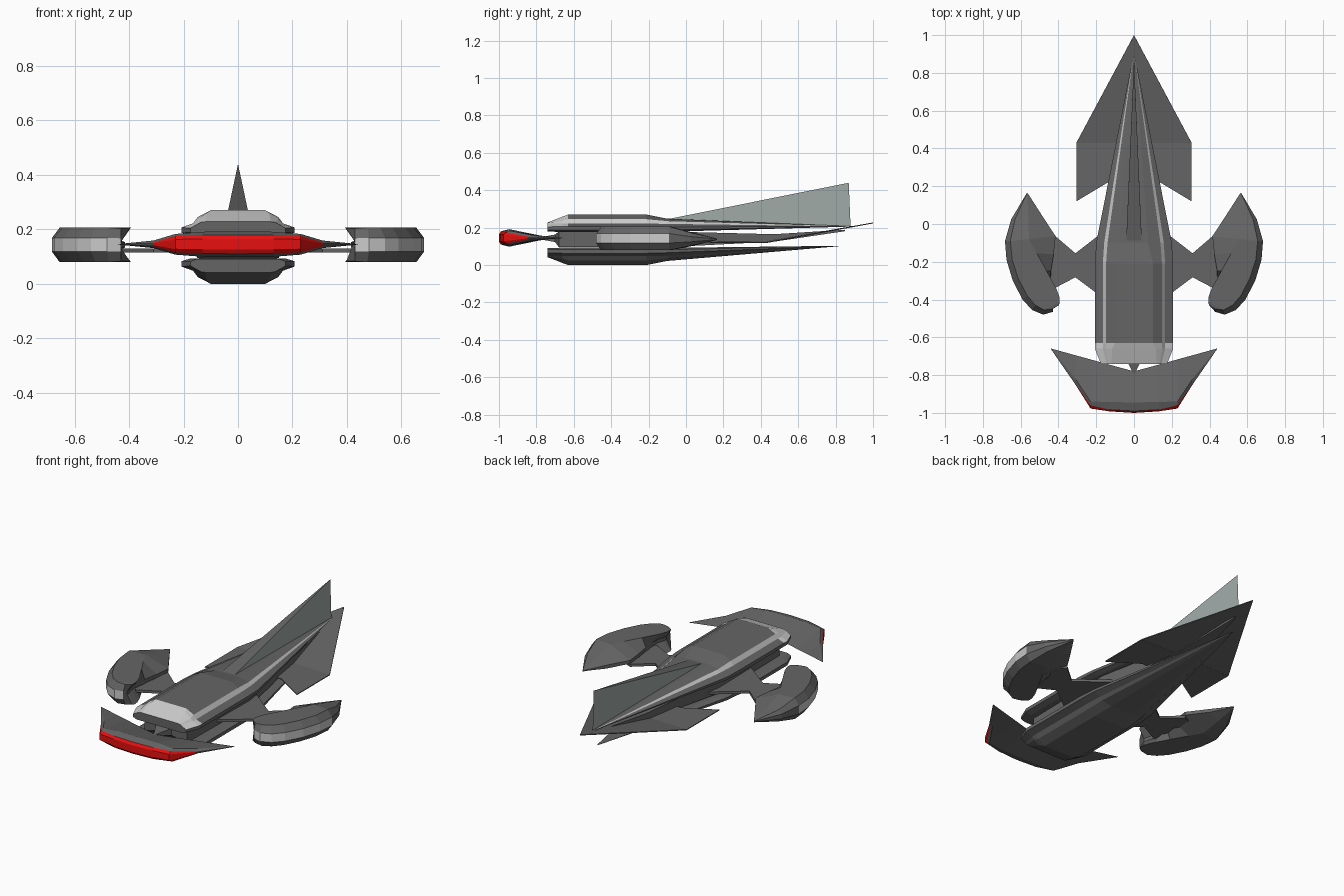
import bpy, bmesh

if "Cube" in bpy.data.objects:
    bpy.data.objects.remove(bpy.data.objects["Cube"])


def material(name, rgb):
    m = bpy.data.materials.new(name)
    m.diffuse_color = (*rgb, 1)
    m.use_nodes = True
    m.node_tree.nodes["Principled BSDF"].inputs["Base Color"].default_value = m.diffuse_color
    return m


DARK = material("dark_grey", (0.13, 0.13, 0.13))
LIGHT = material("light_grey", (0.75, 0.75, 0.75))
RED = material("red", (0.8, 0.005, 0.005))
FIN = material("fin_grey", (0.36, 0.41, 0.40))
MID = 0.1375


def finish(name, bm, mats):
    bmesh.ops.remove_doubles(bm, verts=bm.verts, dist=1e-5)
    bmesh.ops.recalc_face_normals(bm, faces=bm.faces)
    me = bpy.data.meshes.new(name)
    bm.to_mesh(me)
    bm.free()
    ob = bpy.data.objects.new(name, me)
    bpy.context.collection.objects.link(ob)
    for m in mats:
        me.materials.append(m)
    return ob


def loft(name, rings, accent=None, pick=None):
    """Skin a list of closed rings; pick(ring, side) marks accent faces."""
    bm = bmesh.new()
    vs = [[bm.verts.new(p) for p in r] for r in rings]
    n = len(rings[0])
    for i in range(len(vs) - 1):
        for j in range(n):
            k = (j + 1) % n
            f = bm.faces.new((vs[i][j], vs[i][k], vs[i + 1][k], vs[i + 1][j]))
            f.material_index = int(pick(i, j)) if pick else 0
    bm.faces.new(vs[0])
    bm.faces.new(vs[-1])
    bmesh.ops.dissolve_degenerate(bm, dist=1e-5, edges=bm.edges)
    return finish(name, bm, [DARK, accent] if accent else [DARK])


def plate(name, outline, thickness):
    bm = bmesh.new()
    bm.faces.new([bm.verts.new(p) for p in outline])
    ob = finish(name, bm, [DARK])
    s = ob.modifiers.new("thickness", 'SOLIDIFY')
    s.thickness = thickness
    s.offset = 0
    return ob


def flip(points):
    return [(-x, y, z) for x, y, z in points]


# Upper and lower hulls: half sections (x, z), top to bottom, at each y
FULL = [(.10, .27), (.148, .245), (.165, .222), (.207, .207), (.207, .187), (.175, .177)]
NOSE = [(.12, .228), (.135, .226), (.145, .221), (.175, .204), (.175, .188), (.15, .179)]
REAR = [(.075, .248), (.14, .235), (.158, .22), (.20, .204), (.20, .188), (.17, .178)]
BROW = [(.115, .259), (.15, .237)] + FULL[2:]


def hull(name, tip_y, tip_z, lower):
    rings = []
    for y, half in ((-.74, NOSE), (-.66, BROW), (-.63, FULL), (-.21, FULL), (-.1, REAR)):
        if lower:
            half = [(x, .27 - z) for x, z in half]
        rings.append([(x, y, z) for x, z in half] + [(-x, y, z) for x, z in reversed(half)])
    # needle-like tail
    rings.append([(x * .02, tip_y, tip_z + (z - MID) * .02) for x, y, z in rings[-1]])
    # light trim: a strip down each side and the sloping brow in front
    trim = lambda i, j: not lower and (j in (1, 9) or (i < 2 and j in (0, 2, 8, 10, 11)))
    loft(name, rings, LIGHT, trim)


hull("upper_hull", .89, .205, False)
hull("lower_hull", .83, .104, True)

# Core between the hulls
core = []
for y, w, h, z in ((-.79, .004, .004, .143), (-.70, .05, .02, .143), (-.68, .14, .042, MID),
                   (-.1, .15, .042, MID), (.47, .06, .02, .145), (.85, .004, .004, .185)):
    core.append([(-w, y, z - h), (w, y, z - h), (w, y, z + h), (-w, y, z + h)])
loft("core", core)

# Tall tail fin with a dark leading face
bm = bmesh.new()
p = [bm.verts.new(c) for c in ((.042, -.11, .243), (-.042, -.11, .243), (0, .87, .44), (0, .88, .205))]
for f, m in (((0, 1, 2), 0), ((0, 2, 3), 1), ((1, 3, 2), 1), ((0, 3, 1), 0)):
    bm.faces.new([p[i] for i in f]).material_index = m
finish("tail_fin", bm, [DARK, FIN])

# Front blade: x, nose y/h, edge y/h, peak y/h, rear y
blade = [(0, -1.0, .02, -.99, .035, -.945, .047, -.78),
         (.13, -.992, .02, -.983, .034, -.942, .046, -.745),
         (.23, -.977, .018, -.96, .03, -.94, .038, -.717),
         (.31, -.85, .003, -.846, .007, -.82, .014, -.695),
         (.44, -.662, .001, -.661, .001, -.66, .001, -.659)]


def blade_ring(b, s):
    x, ny, nh, ey, eh, py, ph, ry = b
    z = .145
    return [(s * x, ny, z - nh), (s * x, ny, z + nh), (s * x, ey, z + eh), (s * x, py, z + ph),
            (s * x, ry, z), (s * x, py, z - ph), (s * x, ey, z - eh)]


blade_rings = [blade_ring(b, -1) for b in blade[:0:-1]] + [blade_ring(b, 1) for b in blade]
loft("front_blade", blade_rings, RED, lambda i, j: 1 <= i <= 6 and j in (0, 1, 6))

# Side pods: plan points for outer wall, top outer, top inner, inner wall
pod_plan = [((.567, .165), (.566, .165), (.565, .165), (.564, .165)),
            ((.65, .025), (.63, .025), (.56, .04), (.49, .05)),
            ((.683, -.09), (.655, -.09), (.556, -.08), (.415, -.065)),
            ((.675, -.19), (.645, -.19), (.515, -.155), (.425, -.16)),
            ((.642, -.30), (.612, -.29), (.463, -.248), (.44, -.25)),
            ((.59, -.40), (.565, -.38), (.412, -.34), (.45, -.32)),
            ((.54, -.455), (.522, -.43), (.395, -.385), (.445, -.37)),
            ((.48, -.48), (.475, -.455), (.393, -.415), (.435, -.405)),
            ((.43, -.465), (.43, -.45), (.398, -.43), (.43, -.43))]
heights = [.004, .035, .063, .063, .063, .063, .063, .063, .06]
pod = []
for (o, t, c, n), h in zip(pod_plan, heights):
    z = .143 if h > .05 else .138
    w = h * .4
    wi = min(w, .01)
    pod.append([(*o, z - w), (*o, z + w), (*t, z + h), (*c, z + h),
                (*n, z + wi), (*n, z - wi), (*c, z - h), (*t, z - h)])

# Thin struts that widen again towards the pods
strut = [(x, y, .122) for x, y in ((.1, .01), (.2, -.07), (.31, -.155), (.415, -.065), (.5, -.1),
                                   (.5, -.3), (.43, -.345), (.31, -.282), (.2, -.365), (.1, -.44))]

# Swept tail wing, tilted up to the rear tip and level in front
tilt = [(0, 1, .225), (.305, .43, .12), (0, .43, .125)]
level = [(0, .43, .125), (.305, .43, .12), (.305, .12, .12), (.13, .225, .125), (0, .225, .125)]

for side, mirror in (("right", list), ("left", flip)):
    loft(side + "_pod", [mirror(r) for r in pod], LIGHT, lambda i, j: j == 0 and i >= 2)
    plate(side + "_strut", mirror(strut), .015)
    plate(side + "_tail_wing_rear", mirror(tilt), .005)
    plate(side + "_tail_wing_front", mirror(level), .005)
